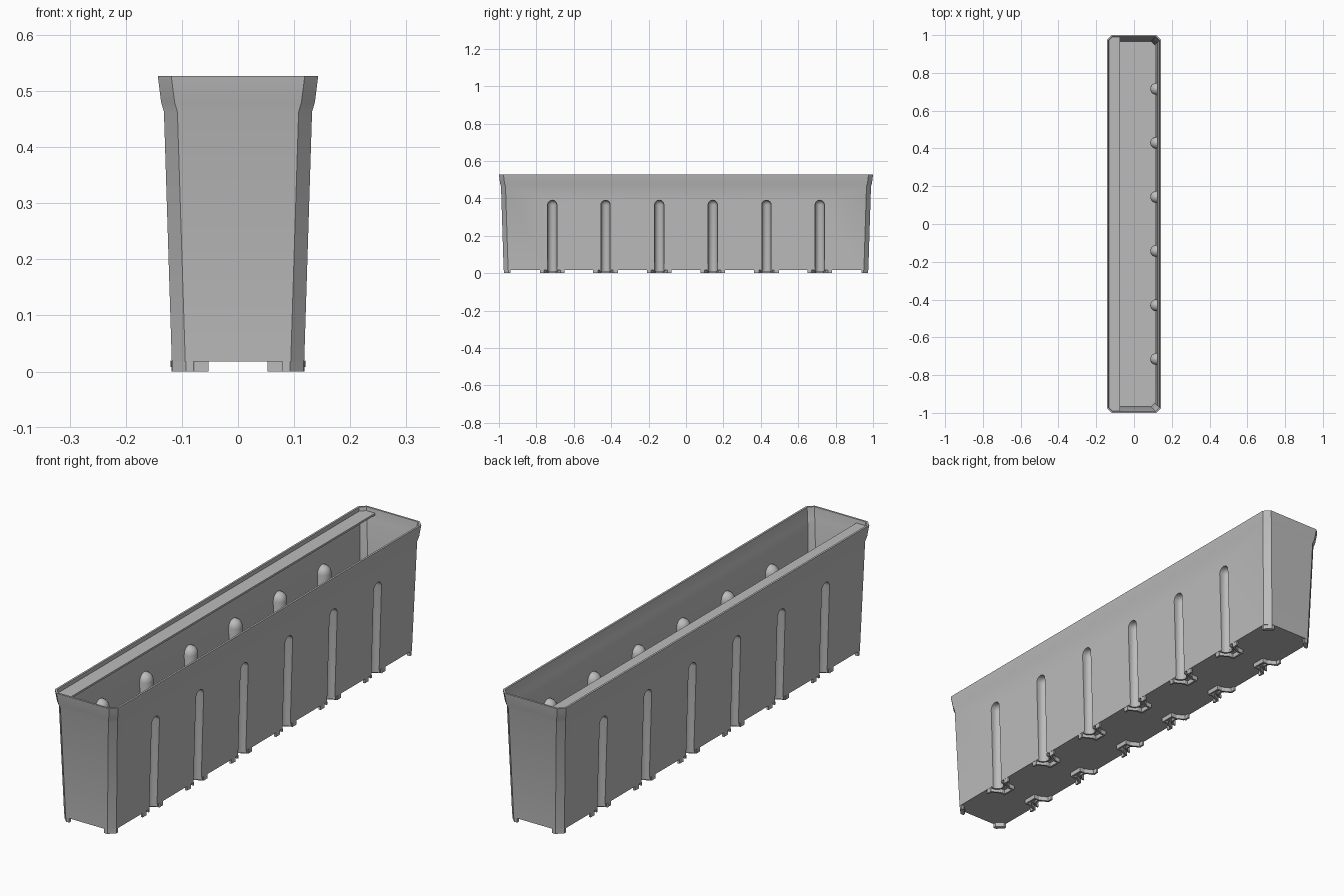
import bpy, bmesh
from math import pi, sin, cos
from mathutils import Vector

if "Cube" in bpy.data.objects:
    bpy.data.objects.remove(bpy.data.objects["Cube"], do_unlink=True)

grey = bpy.data.materials.new("plain grey")
grey.use_nodes = True
grey.diffuse_color = (0.5, 0.5, 0.5, 1)
grey.node_tree.nodes["Principled BSDF"].inputs["Base Color"].default_value = (0.5, 0.5, 0.5, 1)

HX, HY, CHAMFER, TOP, BASE, WALL = 0.143, 1.0, 0.024, 0.527, 0.018, 0.008
GROOVES = [s * d for d in (0.143, 0.43, 0.715) for s in (-1, 1)]
CLIP_X = 0.117


def make_object(name, bm):
    bmesh.ops.recalc_face_normals(bm, faces=bm.faces)
    mesh = bpy.data.meshes.new(name)
    bm.to_mesh(mesh)
    bm.free()
    obj = bpy.data.objects.new(name, mesh)
    bpy.context.collection.objects.link(obj)
    mesh.materials.append(grey)
    return obj


def loft(bm, rings):
    """Skin a stack of equal-length point rings and cap both ends."""
    loops = [[bm.verts.new(p) for p in ring] for ring in rings]
    n = len(loops[0])
    for a, b in zip(loops, loops[1:]):
        for i in range(n):
            j = (i + 1) % n
            bm.faces.new((a[i], a[j], b[j], b[i]))
    bm.faces.new(loops[0][::-1])
    bm.faces.new(loops[-1])


def prism(bm, outline, z0, z1):
    loft(bm, [[(x, y, z) for x, y in outline] for z in (z0, z1)])


def chamfered(z, inset, cut):
    """Chamfered rectangle, inset from the rim size."""
    x, y, c = HX - inset, HY - inset, cut
    return [(x, y - c, z), (x - c, y, z), (c - x, y, z), (-x, y - c, z),
            (-x, c - y, z), (c - x, -y, z), (x - c, -y, z), (x, c - y, z)]


def strip(bm, path, width, z0, z1):
    """Thin upright wall following a path."""
    for a, b in zip(path, path[1:]):
        a, b = Vector(a), Vector(b)
        along = (b - a).normalized() * width / 2
        side = Vector((-along.y, along.x))
        a, b = a - along, b + along
        prism(bm, [a - side, b - side, b + side, a + side], z0, z1)


def groove_solids(name, radius, top):
    """Round-topped solids, open towards the outside, for every groove."""
    bm = bmesh.new()
    for side in (-1, 1):
        for y in GROOVES:
            points = []
            for k in range(5):
                lift = k * pi / 8
                r = radius * max(cos(lift), 0.02)
                for i in range(20):
                    a = i * pi / 10
                    for out in (0, 0.1):
                        p = (side * (CLIP_X + r * cos(a) + out), y + r * sin(a))
                        points.append((*p, top - radius + radius * sin(lift)))
                        if k == 0:
                            points.append((*p, -0.05))
            verts = [bm.verts.new(p) for p in points]
            hull = bmesh.ops.convex_hull(bm, input=verts)
            spare = {v for v in hull["geom_interior"] + hull["geom_unused"]
                     if isinstance(v, bmesh.types.BMVert)}
            bmesh.ops.delete(bm, geom=list(spare), context='VERTS')
    bmesh.ops.dissolve_limit(bm, angle_limit=0.01, verts=bm.verts, edges=bm.edges)
    return make_object(name, bm)


def subtract(target, cutter):
    mod = target.modifiers.new("cut", 'BOOLEAN')
    mod.operation, mod.solver, mod.object = 'DIFFERENCE', 'EXACT', cutter
    bpy.context.view_layer.objects.active = target
    bpy.ops.object.modifier_apply(modifier=mod.name)
    bpy.data.objects.remove(cutter, do_unlink=True)


# Tapered trough with a flared lip, hollowed out
profile = [(BASE, 0.025), (0.463, 0.011), (0.48, 0.006), (TOP, 0)]
bm = bmesh.new()
loft(bm, [chamfered(z, i, CHAMFER) for z, i in profile])
trough = make_object("trough", bm)
bm = bmesh.new()
inner = [(BASE + WALL, 0.025)] + profile[1:] + [(0.6, -0.009)]
loft(bm, [chamfered(z, i + WALL, CHAMFER - 0.6 * WALL) for z, i in inner])
cavity = make_object("cavity", bm)

# Vertical grooves that bulge into the trough
subtract(cavity, groove_solids("bulges", 0.031, 0.396))
subtract(trough, cavity)
subtract(trough, groove_solids("grooves", 0.025, 0.39))

# Flat ledge along one long side
bm = bmesh.new()
x, y, c = HX - 0.005, HY - 0.005, CHAMFER
prism(bm, [(-0.075, -y), (-0.075, y), (c - x, y), (-x, y - c),
           (-x, c - y), (c - x, -y)], 0.504, 0.512)
ledge = make_object("ledge", bm)

# Corner feet
bm = bmesh.new()
x, y = CLIP_X, HY - 0.026
foot = [(x - 0.038, y), (x - CHAMFER, y), (x, y - CHAMFER), (x, y - 0.035),
        (x - 0.012, y - 0.035), (x - 0.038, y - 0.012)]
for sx in (-1, 1):
    for sy in (-1, 1):
        prism(bm, [(sx * px, sy * py) for px, py in foot], 0, BASE + 0.002)
corner_feet = make_object("corner_feet", bm)

# Clip feet below each groove
bm = bmesh.new()
half = [(0.113, 0.062), (0.113, 0.045), (0.078, 0.026), (0.057, 0.026)]
path = half + [(px, -py) for px, py in reversed(half)]
arc = [(CLIP_X - 0.028 * cos(a * pi / 12), 0.028 * sin(a * pi / 12)) for a in range(-6, 7)]
for side in (-1, 1):
    for gy in GROOVES:
        strip(bm, [(side * px, gy + py) for px, py in path], 0.008, 0, BASE + 0.002)
        strip(bm, [(side * px, gy + py) for px, py in arc], 0.006, 0.008, BASE + 0.002)
clip_feet = make_object("clip_feet", bm)

# Smooth the round grooves and the lip, keep corners crisp
bpy.ops.object.select_all(action='DESELECT')
trough.select_set(True)
bpy.context.view_layer.objects.active = trough
bpy.ops.object.shade_smooth_by_angle(angle=0.5)
